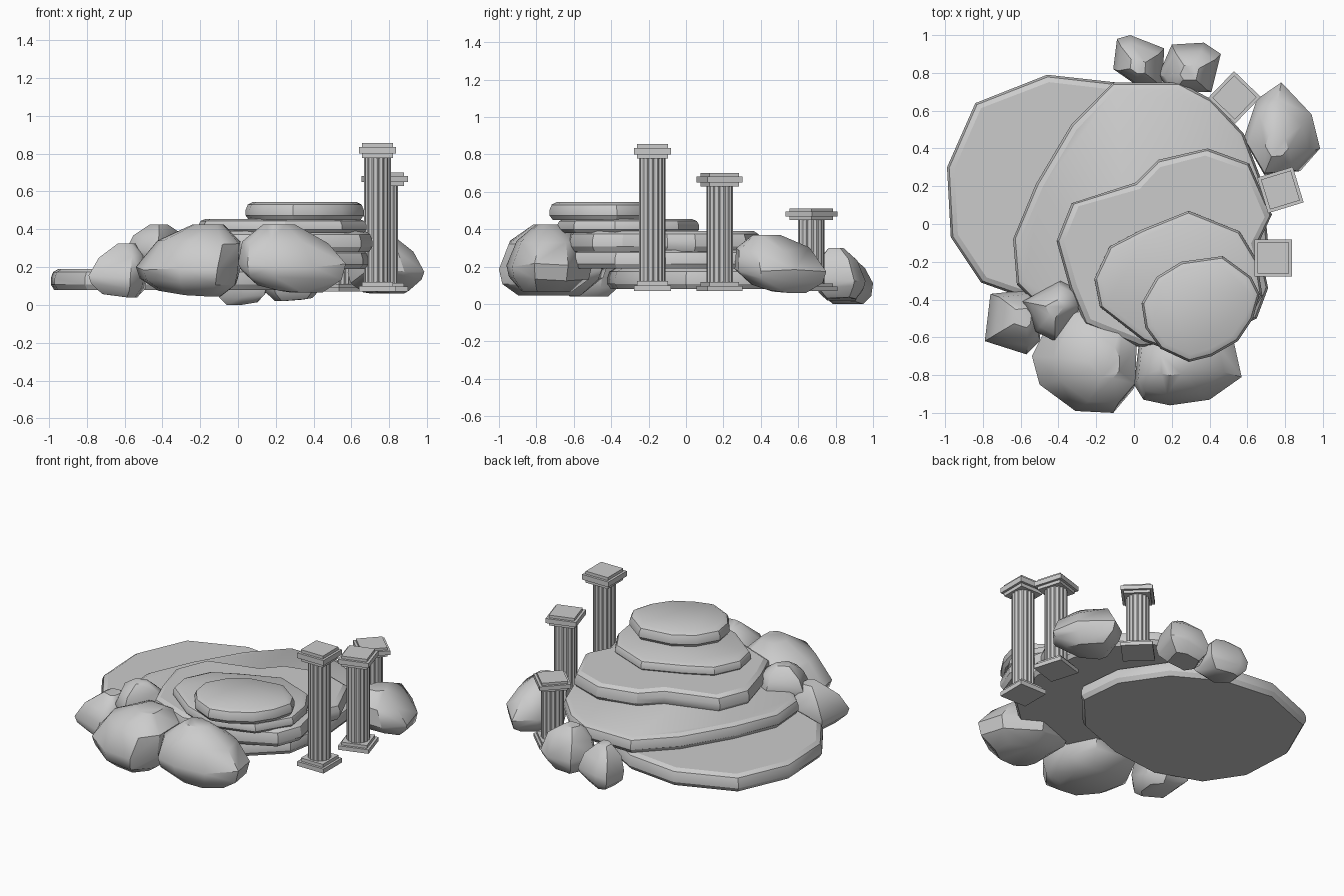
import bpy, bmesh, math, random
from mathutils import Vector, Matrix

if "Cube" in bpy.data.objects:
    bpy.data.objects.remove(bpy.data.objects["Cube"])

random.seed(4)


def finish(name, bm, angle=None):
    bmesh.ops.recalc_face_normals(bm, faces=bm.faces)
    me = bpy.data.meshes.new(name)
    bm.to_mesh(me)
    bm.free()
    ob = bpy.data.objects.new(name, me)
    bpy.context.collection.objects.link(ob)
    if angle:
        bpy.ops.object.select_all(action='DESELECT')
        ob.select_set(True)
        bpy.context.view_layer.objects.active = ob
        bpy.ops.object.shade_smooth_by_angle(angle=math.radians(angle))
    return ob


def loft(bm, rings):
    """Skin a stack of equal-length point rings and cap both ends."""
    rows = [[bm.verts.new(p) for p in ring] for ring in rings]
    n = len(rows[0])
    for a, b in zip(rows, rows[1:]):
        for i in range(n):
            j = (i + 1) % n
            bm.faces.new((a[i], a[j], b[j], b[i]))
    bm.faces.new(rows[0][::-1])
    bm.faces.new(rows[-1])


def centre(pts):
    return Vector((sum(p[0] for p in pts) / len(pts), sum(p[1] for p in pts) / len(pts)))


def slab(name, pts, z0, z1):
    c = centre(pts)
    h = z1 - z0
    profile = [(.018, 0), (0, .25), (0, .55), (.012, .85), (.04, 1)]
    rings = []
    for inset, t in profile:
        ring = []
        for p in pts:
            d = Vector(p) - c
            q = c + d * (1 - inset / d.length)
            ring.append((q.x, q.y, z0 + t * h))
        rings.append(ring)
    bm = bmesh.new()
    loft(bm, rings)
    finish(name, bm, 29)


def rock(name, pts, z0, z1, peak=(0, 0), tilt=(0, 0)):
    """Hull of stacked outlines; the crown leans to peak, the base slopes by tilt."""
    c = centre(pts)
    h = z1 - z0
    bm = bmesh.new()
    for s, t, k in ((.6, 0, 0), (.93, .2, 0), (1, .4, 0), (.8, .76, .6), (.3, 1, 1)):
        for p in pts:
            d = Vector(p) - c
            q = c + d * s + Vector(peak) * k
            j = random.uniform(-.05, .03) if 0 < t < 1 else 0
            lean = max(0, d.dot(Vector(tilt))) if t < .3 else 0
            bm.verts.new((q.x, q.y, z0 + (t + j) * h + lean))
    bmesh.ops.convex_hull(bm, input=bm.verts)
    junk = [v for v in bm.verts if not v.link_faces]
    bmesh.ops.delete(bm, geom=junk, context='VERTS')
    finish(name, bm, 38)


def column(name, x, y, top, rot):
    bm = bmesh.new()
    z0 = .07

    def block(w, a, b):
        m = Matrix.Translation((0, 0, (a + b) / 2)) @ Matrix.Diagonal((w, w, b - a, 1))
        bmesh.ops.create_cube(bm, size=1, matrix=m)

    # stepped plinth and stepped capital
    k = .5 + .5 * (top - z0) / .785
    block(.197, z0, z0 + .03 * k)
    block(.165, z0 + .03 * k, z0 + .052 * k)
    block(.165, top - .078 * k, top - .055 * k)
    block(.197, top - .055 * k, top - .02 * k)
    block(.165, top - .02 * k, top)
    # fluted shaft
    n = 64
    rings = []
    for z in (z0 + .05 * k, top - .075 * k):
        ring = []
        for i in range(n):
            r = .071 if i % 4 < 2 else .066
            a = math.tau * i / n
            ring.append((r * math.cos(a), r * math.sin(a), z))
        rings.append(ring)
    loft(bm, rings)
    ob = finish(name, bm)
    ob.location = (x, y, 0)
    ob.rotation_euler.z = math.radians(rot)


# Terraced stone slabs, bottom to top
slab("slab_bottom", [(-.99, .30), (-.84, .64), (-.46, .79), (-.10, .75), (.20, .58), (.39, .30),
                     (.42, .0), (.20, -.25), (-.15, -.38), (-.50, -.42), (-.81, -.31), (-.97, -.07)], .08, .19)
slab("slab_second", [(-.64, -.08), (-.52, .21), (-.33, .53), (-.11, .75), (.24, .75), (.41, .66), (.58, .48),
                     (.68, .22), (.71, -.1), (.66, -.38), (.42, -.6), (0, -.65), (-.40, -.54), (-.62, -.32)], .19, .29)
slab("slab_third", [(-.41, -.09), (-.33, .11), (.01, .22), (.13, .34), (.39, .40), (.61, .32), (.73, .05),
                    (.66, -.1), (.71, -.34), (.65, -.5), (.4, -.62), (.03, -.65), (-.26, -.53), (-.34, -.34)], .28, .39)
slab("slab_fourth", [(-.21, -.29), (-.13, -.12), (.04, -.03), (.29, .07), (.56, -.04), (.65, -.19),
                     (.68, -.38), (.55, -.6), (.25, -.69), (.05, -.62), (-.18, -.44)], .38, .455)
slab("slab_top", [(.04, -.42), (.12, -.28), (.25, -.20), (.47, -.17), (.62, -.28), (.665, -.37),
                  (.63, -.5), (.55, -.62), (.41, -.7), (.29, -.73), (.14, -.66), (.06, -.55)], .45, .545)

# Boulders around the rim
rock("boulder_front_left", [(-.54, -.70), (-.5, -.85), (-.31, -.99), (-.11, -1.0), (0, -.87),
                            (.01, -.63), (-.08, -.45), (-.40, -.42)], .045, .425, (.09, 0), (-.1, 0))
rock("boulder_front_right", [(0, -.85), (.05, -.93), (.19, -.96), (.40, -.93), (.57, -.81),
                             (.53, -.63), (.3, -.5), (.03, -.6)], .065, .425, (-.05, .03), (-.15, 0))
rock("boulder_right", [(.58, .45), (.65, .66), (.78, .75), (.94, .58), (.985, .40), (.88, .28), (.69, .26)],
     .06, .37, (-.03, -.06), (0, -.2))
rock("boulder_left", [(-.79, -.62), (-.76, -.37), (-.57, -.35), (-.48, -.45), (-.5, -.62), (-.57, -.69)],
     .04, .325, (.03, .02), (-.1, 0))
rock("boulder_left_small", [(-.59, -.41), (-.39, -.30), (-.30, -.34), (-.27, -.43), (-.42, -.62), (-.52, -.57)],
     .2, .425)
rock("boulder_back_left", [(-.11, .82), (-.09, .98), (-.02, 1.0), (.16, .93), (.15, .74), (.02, .73)],
     0, .26, (0, -.03), (.1, 0))
rock("boulder_back_right", [(.13, .79), (.20, .95), (.37, .96), (.46, .90), (.41, .70), (.19, .70)],
     .02, .30, (0, -.03), (.1, 0))

# Fluted columns of three heights
column("column_tall", .737, -.18, .855, 0)
column("column_middle", .775, .18, .70, 17)
column("column_short", .532, .67, .51, -44)
